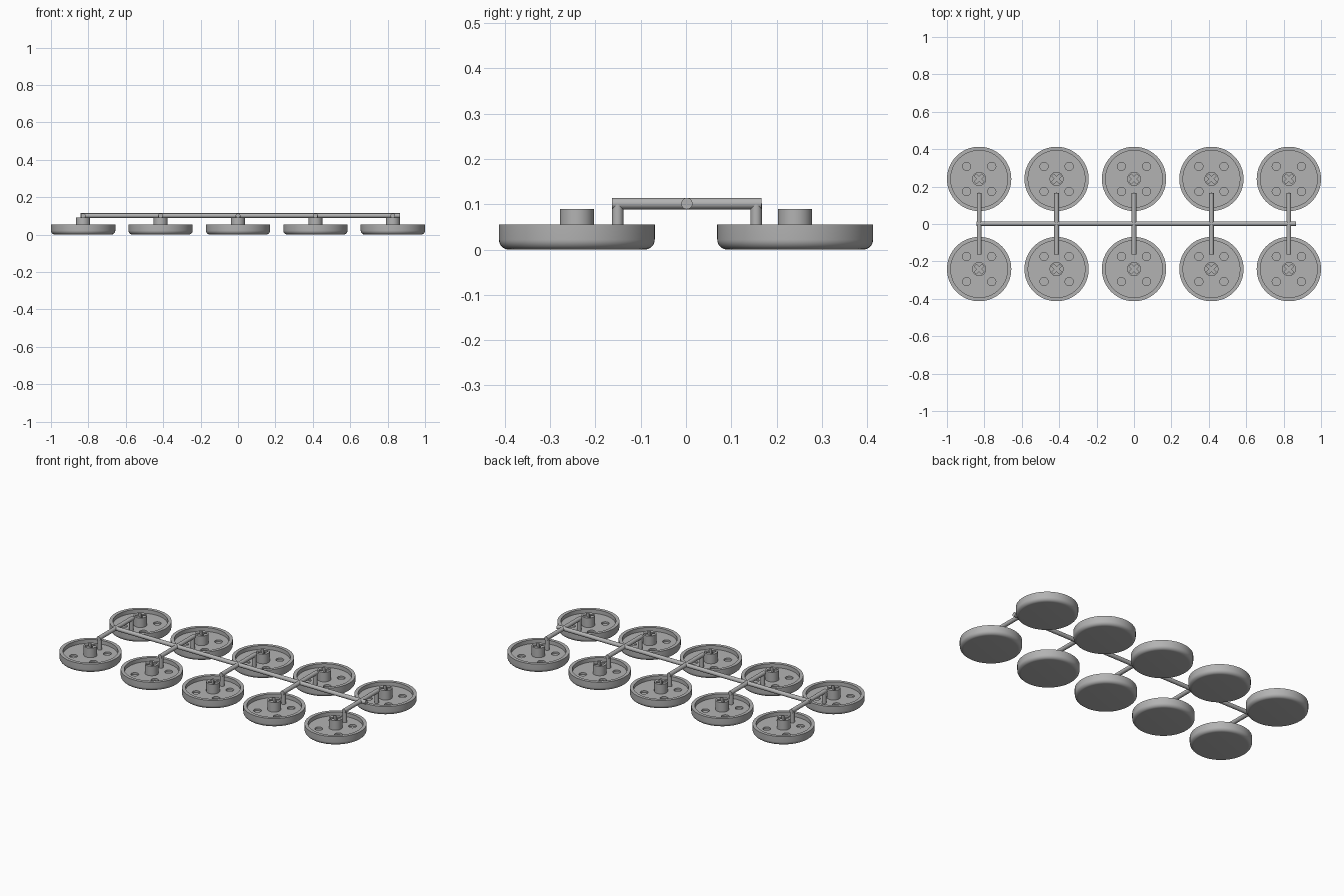
import bpy, bmesh, math
from mathutils import Matrix, Vector

cube = bpy.data.objects.get("Cube")
if cube:
    bpy.data.objects.remove(cube, do_unlink=True)

grey = bpy.data.materials.new("plain grey")
grey.use_nodes = True
GREY = (0.45, 0.45, 0.45, 1)
grey.diffuse_color = GREY
grey.node_tree.nodes["Principled BSDF"].inputs["Base Color"].default_value = GREY

WHEEL_X, WHEEL_Y = 0.414, 0.241
RADIUS, RIM_TOP, FLOOR, ROUND = 0.172, 0.055, 0.032, 0.022
POST_R, POST_TOP = 0.0375, 0.09
ROD_R, ROD_Z, ROD_Y = 0.0125, 0.1015, 0.002


def add_object(name, bm):
    bmesh.ops.recalc_face_normals(bm, faces=bm.faces)
    mesh = bpy.data.meshes.new(name)
    bm.to_mesh(mesh)
    bm.free()
    mesh.materials.append(grey)
    obj = bpy.data.objects.new(name, mesh)
    bpy.context.collection.objects.link(obj)
    return obj


def smooth(obj):
    bpy.ops.object.select_all(action='DESELECT')
    obj.select_set(True)
    bpy.context.view_layer.objects.active = obj
    bpy.ops.object.shade_smooth_by_angle(angle=math.radians(35))


def rod(name, start, end, sides=24):
    a, b = Vector(start), Vector(end)
    turn = (b - a).to_track_quat('Z', 'Y').to_matrix().to_4x4()
    bm = bmesh.new()
    bmesh.ops.create_cone(bm, cap_ends=True, segments=sides, radius1=ROD_R,
                          radius2=ROD_R, depth=(b - a).length,
                          matrix=Matrix.Translation((a + b) / 2) @ turn)
    obj = add_object(name, bm)
    smooth(obj)
    return obj


def lathe(name, profile, steps=64):
    bm = bmesh.new()
    verts = [bm.verts.new((r, 0, z)) for r, z in profile]
    edges = [bm.edges.new(pair) for pair in zip(verts, verts[1:])]
    bmesh.ops.spin(bm, geom=verts + edges, cent=(0, 0, 0), axis=(0, 0, 1),
                   angle=math.tau, steps=steps)
    bmesh.ops.remove_doubles(bm, verts=bm.verts, dist=0.0001)
    return add_object(name, bm)


# Dished wheel with a rounded underside, raised rim and central post
profile = [(0, 0)]
for i in range(9):
    a = math.radians(90 * i / 8)
    profile.append((RADIUS - ROUND + ROUND * math.sin(a), ROUND - ROUND * math.cos(a)))
profile += [(RADIUS, RIM_TOP), (0.152, RIM_TOP), (0.152, FLOOR),
            (POST_R, FLOOR), (POST_R, POST_TOP), (0, POST_TOP)]
wheel = lathe("wheel", profile)

# Cutter: cross-shaped socket in the post and four round recesses in the dish
bm = bmesh.new()
arm, half = 0.029, 0.008
quarter = [(arm, -half), (arm, half), (half, half)]
cross = []
for k in range(4):
    turn = Matrix.Rotation(math.radians(45 + 90 * k), 3, 'Z')
    cross += [bm.verts.new(turn @ Vector((x, y, 0.04))) for x, y in quarter]
face = bm.faces.new(cross)
top = bmesh.ops.extrude_face_region(bm, geom=[face])["geom"]
bmesh.ops.translate(bm, vec=(0, 0, 0.1), verts=[v for v in top if isinstance(v, bmesh.types.BMVert)])
for k in range(4):
    a = math.radians(45 + 90 * k)
    spot = Matrix.Translation((0.095 * math.cos(a), 0.095 * math.sin(a), 0.046))
    bmesh.ops.create_cone(bm, cap_ends=True, segments=24, radius1=0.022,
                          radius2=0.022, depth=0.05, matrix=spot)
cutter = add_object("wheel_cutter", bm)
cutter.hide_render = True
cut = wheel.modifiers.new("recesses", 'BOOLEAN')
cut.operation, cut.solver, cut.object = 'DIFFERENCE', 'EXACT', cutter
bpy.context.view_layer.objects.active = wheel
bpy.ops.object.modifier_apply(modifier=cut.name)
bpy.data.objects.remove(cutter, do_unlink=True)
smooth(wheel)

# Five pairs of wheels, each pair joined by a cross rod with two pins
for col in range(-2, 3):
    x = col * WHEEL_X
    for side, label in ((-1, "front"), (1, "back")):
        copy = wheel.copy()
        copy.name = f"{label}_wheel_{col + 3}"
        copy.location = (x, side * WHEEL_Y, 0)
        bpy.context.collection.objects.link(copy)
        y = ROD_Y + side * 0.153
        rod(f"{label}_pin_{col + 3}", (x, y, FLOOR - 0.005), (x, y, ROD_Z))
    rod(f"cross_rod_{col + 3}", (x, ROD_Y - 0.165, ROD_Z), (x, ROD_Y + 0.165, ROD_Z))
bpy.data.objects.remove(wheel, do_unlink=True)

# Long rail tying all the cross rods together
rod("main_rail", (-0.842, ROD_Y, ROD_Z), (0.866, ROD_Y, ROD_Z))
